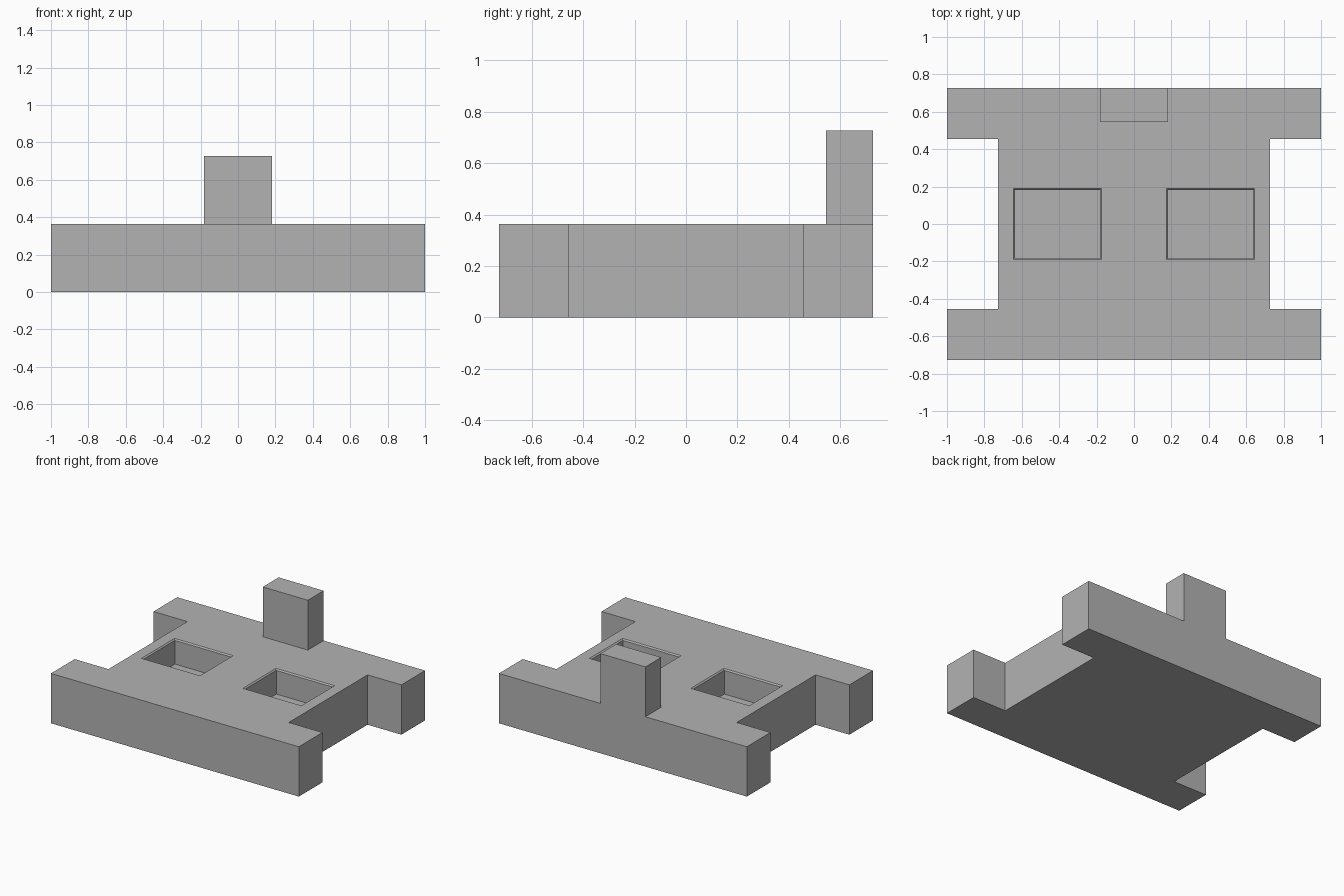
import bpy
import bmesh

U = 1 / 11  # module that all dimensions follow

old = bpy.data.objects.get("Cube")
if old:
    bpy.data.objects.remove(old, do_unlink=True)

grey = bpy.data.materials.new("plain grey")
grey.use_nodes = True
COLOUR = (0.45, 0.45, 0.45, 1)
grey.diffuse_color = COLOUR
grey.node_tree.nodes["Principled BSDF"].inputs["Base Color"].default_value = COLOUR


def make_object(name, bm):
    bmesh.ops.recalc_face_normals(bm, faces=bm.faces)
    mesh = bpy.data.meshes.new(name)
    bm.to_mesh(mesh)
    bm.free()
    mesh.materials.append(grey)
    obj = bpy.data.objects.new(name, mesh)
    bpy.context.collection.objects.link(obj)
    return obj


def prism(name, outline, z0, z1):
    bm = bmesh.new()
    face = bm.faces.new([bm.verts.new((x * U, y * U, z0 * U)) for x, y in outline])
    result = bmesh.ops.extrude_face_region(bm, geom=[face])
    top = [v for v in result["geom"] if isinstance(v, bmesh.types.BMVert)]
    bmesh.ops.translate(bm, verts=top, vec=(0, 0, (z1 - z0) * U))
    return make_object(name, bm)


def pocket_cutter(name, x0, x1, half_y, floor, top, chamfer):
    """Box that flares at 45 degrees around the rim."""
    bm = bmesh.new()
    rings = []
    for z, grow in ((floor, 0), (top - chamfer, 0), (top + chamfer, 2 * chamfer)):
        a, b, h = x0 - grow, x1 + grow, half_y + grow
        corners = ((a, -h), (b, -h), (b, h), (a, h))
        rings.append([bm.verts.new((x * U, y * U, z * U)) for x, y in corners])
    for low, high in zip(rings, rings[1:]):
        for i in range(4):
            j = (i + 1) % 4
            bm.faces.new((low[i], low[j], high[j], high[i]))
    bm.faces.new(rings[0])
    bm.faces.new(rings[-1])
    cutter = make_object(name, bm)
    cutter.hide_render = True
    cutter.display_type = 'WIRE'
    return cutter


# Body with four side arms
quarter = [(11, 8), (11, 5), (8, 5)]
right_side = quarter + [(x, -y) for x, y in reversed(quarter)]
outline = right_side + [(-x, y) for x, y in reversed(right_side)]
body = prism("body", outline, 0, 4)

# Two chamfered pockets sunk into the top
for side, x0, x1 in (("left", 2, 7), ("right", -7, -2)):
    cut = body.modifiers.new(side + " pocket", 'BOOLEAN')
    cut.operation = 'DIFFERENCE'
    cut.solver = 'EXACT'
    cut.object = pocket_cutter(side + "_pocket_cutter", x0, x1, 2, 2, 4, 0.1)

# Upright block flush with the back
prism("back_block", [(-2, 6), (2, 6), (2, 8), (-2, 8)], 4, 8)
